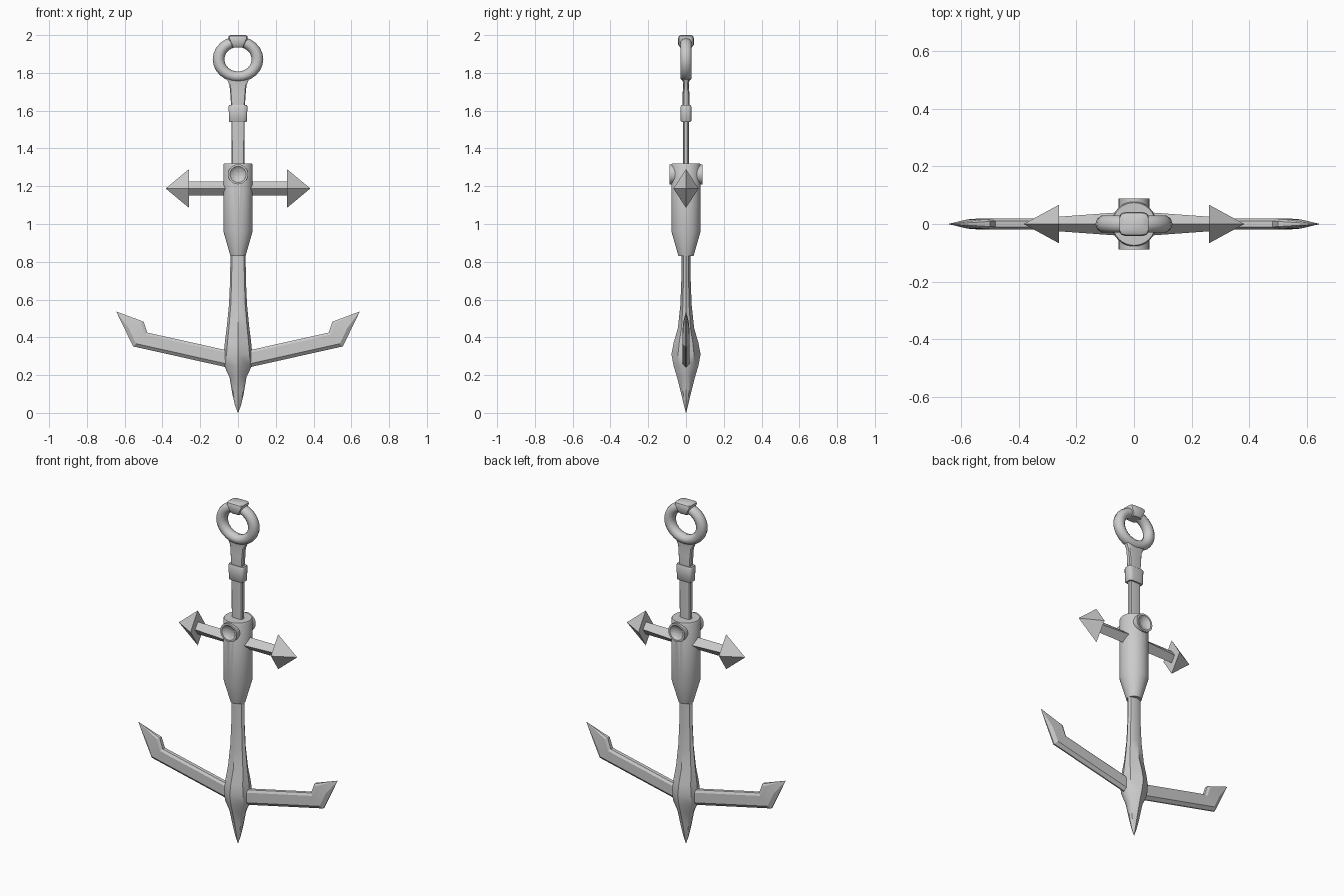
import bpy, bmesh, math
from mathutils import Vector

if "Cube" in bpy.data.objects:
    bpy.data.objects.remove(bpy.data.objects["Cube"])


def loft(name, rings, angle=30):
    """Skin a list of equal-length point rings, capping both ends."""
    bm = bmesh.new()
    vs = [[bm.verts.new(p) for p in r] for r in rings]
    n = len(rings[0])
    for a, b in zip(vs, vs[1:]):
        for i in range(n):
            j = (i + 1) % n
            bm.faces.new((a[i], a[j], b[j], b[i]))
    bm.faces.new(vs[0])
    bm.faces.new(vs[-1])
    bmesh.ops.remove_doubles(bm, verts=bm.verts, dist=1e-5)
    bmesh.ops.recalc_face_normals(bm, faces=bm.faces)
    me = bpy.data.meshes.new(name)
    bm.to_mesh(me)
    bm.free()
    ob = bpy.data.objects.new(name, me)
    bpy.context.collection.objects.link(ob)
    smooth(ob, angle)
    return ob


def smooth(ob, angle=30):
    bpy.ops.object.select_all(action='DESELECT')
    ob.select_set(True)
    bpy.context.view_layer.objects.active = ob
    bpy.ops.object.shade_smooth_by_angle(angle=math.radians(angle))


def section(shape, stations):
    """Scale a unit cross-section at each (z, half_x, half_y)."""
    return [[(x * hx, y * hy, z) for x, y in shape] for z, hx, hy in stations]


def circle(n):
    return [(math.cos(2 * math.pi * i / n), math.sin(2 * math.pi * i / n)) for i in range(n)]


def cut(ob, cutter):
    m = ob.modifiers.new("cut", 'BOOLEAN')
    m.operation, m.object, m.solver = 'DIFFERENCE', cutter, 'EXACT'
    bpy.context.view_layer.objects.active = ob
    bpy.ops.object.modifier_apply(modifier=m.name)


RIDGED = [(1, 0), (.8, .55), (0, 1), (-.8, .55), (-1, 0), (-.8, -.55), (0, -1), (.8, -.55)]
ROUNDBOX = [(1, -.55), (1, .55), (.88, .88), (.55, 1), (-.55, 1), (-.88, .88),
            (-1, .55), (-1, -.55), (-.88, -.88), (-.55, -1), (.55, -1), (.88, -.88)]
DIAMOND = [(1, 0), (0, 1), (-1, 0), (0, -1)]

# ring and the clasp on top of it
bpy.ops.mesh.primitive_torus_add(major_segments=24, minor_segments=10, major_radius=.103,
                                 minor_radius=.031, location=(0, 0, 1.872),
                                 rotation=(math.pi / 2, 0, 0))
ring = bpy.context.object
ring.name = "ring"
ring.scale = (1, .9, 1)
smooth(ring, 60)
loft("ring_clasp", section(ROUNDBOX, [(1.935, .03, .03), (1.948, .034, .042), (1.982, .051, .042),
                                      (1.994, .05, .038), (2, .04, .028)]), 40)

# upper shank with collar
loft("upper_shank", section(ROUNDBOX, [(1.785, .066, .02), (1.762, .056, .018), (1.735, .045, .015),
                                       (1.69, .041, .018), (1.62, .036, .018), (1.54, .035, .016),
                                       (1.3, .034, .016)]), 35)
loft("shank_collar", section(ROUNDBOX, [(1.54, .044, .024), (1.545, .047, .028), (1.622, .05, .028),
                                        (1.63, .047, .024)]), 40)

# sleeve with a dished boss front and back
sleeve = loft("sleeve", section(circle(32), [(.83, .04, .04), (.96, .077, .077), (1.312, .078, .078),
                                             (1.32, .074, .074)]))
boss = loft("sleeve_bosses", [[(.053 * c, y, 1.263 + .053 * s) for c, s in circle(28)]
                              for y in (-.088, .088)])
for side in (-1, 1):
    bpy.ops.mesh.primitive_uv_sphere_add(segments=28, ring_count=20, radius=.06,
                                         location=(0, side * .13, 1.263))
    dish = bpy.context.object
    dish.hide_render = True
    for ob in (sleeve, boss):
        cut(ob, dish)
    bpy.data.objects.remove(dish)
smooth(sleeve)
smooth(boss)

# lower shank swelling into the crown and its spike
loft("lower_shank", section(RIDGED, [(.85, .04, .024), (.7, .042, .025), (.57, .048, .03),
                                     (.45, .06, .043), (.37, .07, .066), (.31, .076, .077),
                                     (.25, .074, .066), (.19, .045, .048), (.1, .03, .025),
                                     (.04, .016, .011), (0, .001, .001)]), 40)


# arm sections run from lower edge to upper edge, chamfered along both
def arm_section(side, low, high, thick):
    low, high = Vector(low), Vector(high)
    pts = []
    for t, w in ((0, .2), (.2, 1), (.85, 1), (1, .55), (1, -.55), (.85, -1), (.2, -1), (0, -.2)):
        p = low.lerp(high, t)
        pts.append((side * p.x, w * thick, p.y))
    return pts


for side, tag in ((-1, "left"), (1, "right")):
    # hooked arm
    loft("arm_" + tag, [arm_section(side, *s) for s in (
        ((0, .228), (0, .318), .019), ((.555, .352), (.48, .425), .019),
        ((.598, .44), (.5, .483), .016), ((.645, .537), (.645, .537), 0))], 20)
    # crossbar and its pyramid end
    for name, sts in (("crossbar_", [(.03, .042, .036), (.265, .025, .036)]),
                      ("crossbar_point_", [(.26, .067, .102), (.383, 0, 0)])):
        loft(name + tag, [[(side * x, a * hy, 1.188 + b * hz) for a, b in DIAMOND]
                          for x, hy, hz in sts], 20)
